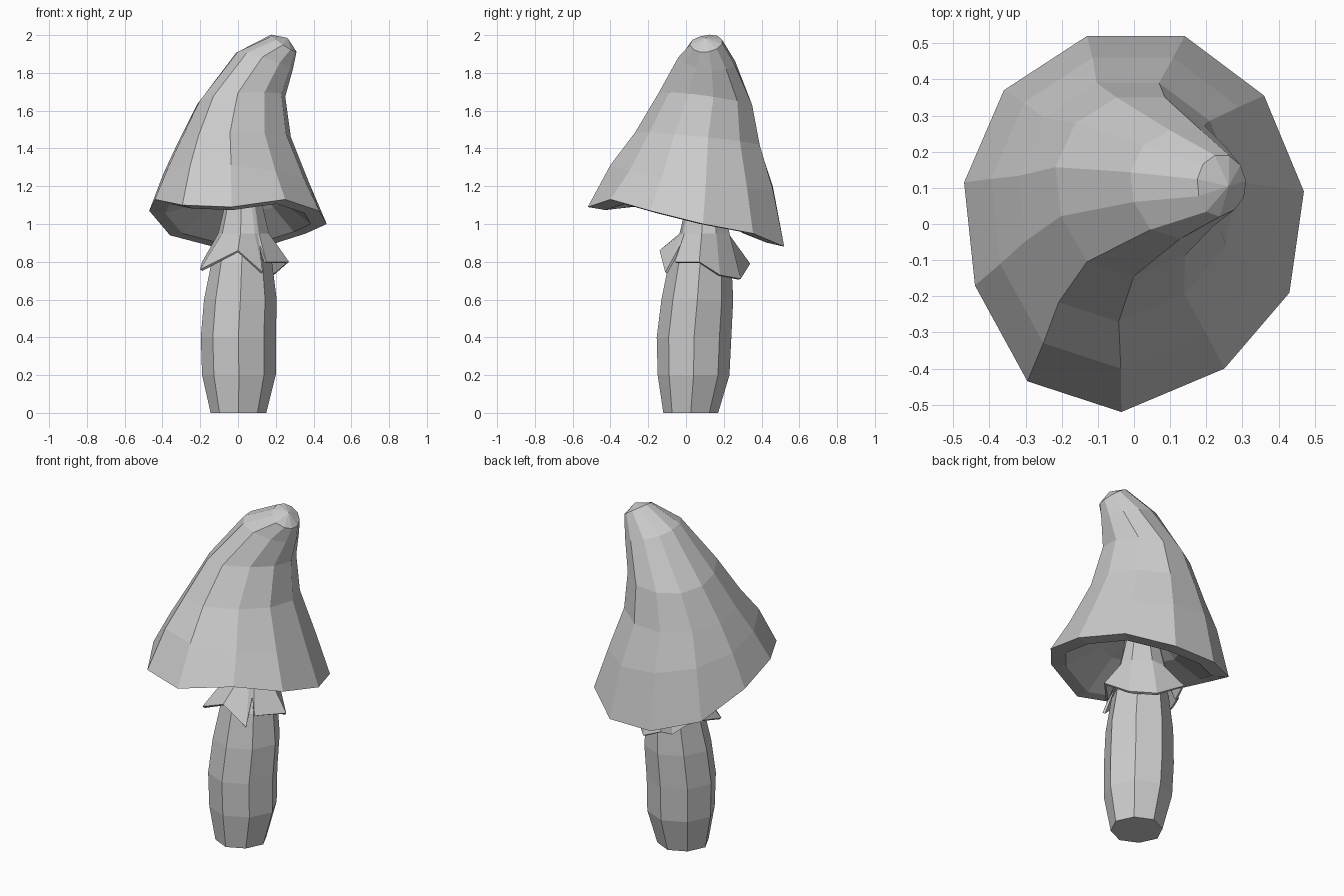
import bpy
import bmesh
from mathutils import Vector

old = bpy.data.objects.get("Cube")
if old:
    bpy.data.objects.remove(old)

grey = bpy.data.materials.new("plain_grey")
grey.use_nodes = True
colour = (0.6, 0.6, 0.6, 1)
grey.diffuse_color = colour
grey.node_tree.nodes["Principled BSDF"].inputs["Base Color"].default_value = colour


def loft(name, rings, start_cap=False, end_cap=False, pole=None):
    """Bridge counter-clockwise rings, with optional flat caps or an end pole."""
    bm = bmesh.new()
    loops = [[bm.verts.new(p) for p in ring] for ring in rings]
    n = len(loops[0])
    for low, high in zip(loops, loops[1:]):
        for i in range(n):
            j = (i + 1) % n
            bm.faces.new((low[i], low[j], high[j], high[i]))
    if start_cap:
        bm.faces.new(loops[0][::-1])
    if end_cap:
        bm.faces.new(loops[-1])
    if pole:
        tip = bm.verts.new(pole)
        for i in range(n):
            bm.faces.new((loops[-1][i], loops[-1][(i + 1) % n], tip))
    mesh = bpy.data.meshes.new(name)
    bm.to_mesh(mesh)
    bm.free()
    mesh.materials.append(grey)
    obj = bpy.data.objects.new(name, mesh)
    bpy.context.collection.objects.link(obj)
    return obj


def fitted_ring(units, x0, x1, y0, y1, z, tilt_x=0, tilt_y=0):
    """Fit a unit outline between x and y limits, tilted about its middle."""
    return [((x0 + x1) / 2 + u * (x1 - x0) / 2,
             (y0 + y1) / 2 + v * (y1 - y0) / 2,
             z + u * tilt_x + v * tilt_y) for u, v in units]


# Cap: hollow underside, flat lip, wavy brim, then rings leaning to a bent tip
brim = [(.47, .09, 1.0), (.36, .355, .95), (.14, .52, .88), (-.13, .52, .88),
        (-.36, .37, .94), (-.47, .115, 1.07), (-.44, -.17, 1.13),
        (-.295, -.435, 1.1), (-.035, -.52, 1.09), (.25, -.4, 1.13), (.43, -.19, 1.07)]
outline = [(x / .47, y / .52) for x, y, z in brim]
brim_centre = Vector((0, 0, 1))
lip = [brim_centre.lerp(Vector(p), .82) for p in brim]
underside = [fitted_ring(outline, -.05, .12, .02, .19, 1.2),
             fitted_ring(outline, -.2, .24, -.18, .28, 1.12, 0, -.05)]
crown = [fitted_ring(outline, *r) for r in (
    (-.395, .38, -.4, .46, 1.25, -.03, -.06),
    (-.32, .28, -.27, .39, 1.45, .015, -.035),
    (-.217, .25, -.145, .35, 1.66, .02, -.035),
    (-.01, .29, -.04, .26, 1.865, -.045, -.015),
    (.175, .31, .02, .19, 1.955, -.045, .01))]
loft("cap", underside + [lip, brim] + crown, start_cap=True, pole=(.262, .105, 1.985))

# Stem: eight-sided barrel
octagon = [Vector((1, 0)), Vector((.68, .68)), Vector((0, 1)), Vector((-.68, .68))]
octagon += [-p for p in octagon]
loft("stem", [fitted_ring(octagon, *r) for r in (
    (-.145, .15, -.12, .17, 0),
    (-.19, .2, -.15, .23, .2),
    (-.197, .2, -.155, .24, .4),
    (-.18, .205, -.13, .25, .6),
    (-.14, .18, -.09, .24, .8),
    (-.09, .13, -.02, .2, .94))], start_cap=True, end_cap=True)

# Skirt: ragged collar with a slit, flaring from the neck
hem = [(.27, .07, .8), (.19, .18, .73), (.08, .29, .71), (-.07, .34, .79),
       (-.09, .26, .75), (-.15, .2, .8), (-.19, .1, .8), (-.2, -.05, .76),
       (0, -.14, .86), (.13, -.11, .745), (.115, -.03, .89), (.15, -.06, .8)]
centre = Vector((.03, .1))


def neck_ring(radius, z):
    points = [centre + (Vector(p[:2]) - centre).normalized() * radius for p in hem]
    return [(p.x, p.y, z) for p in points]


skirt = loft("skirt", [hem, neck_ring(.135, .95), neck_ring(.1, 1.1), neck_ring(.09, 1.2)])
shell = skirt.modifiers.new("shell", "SOLIDIFY")
shell.thickness = .015
shell.offset = -1
